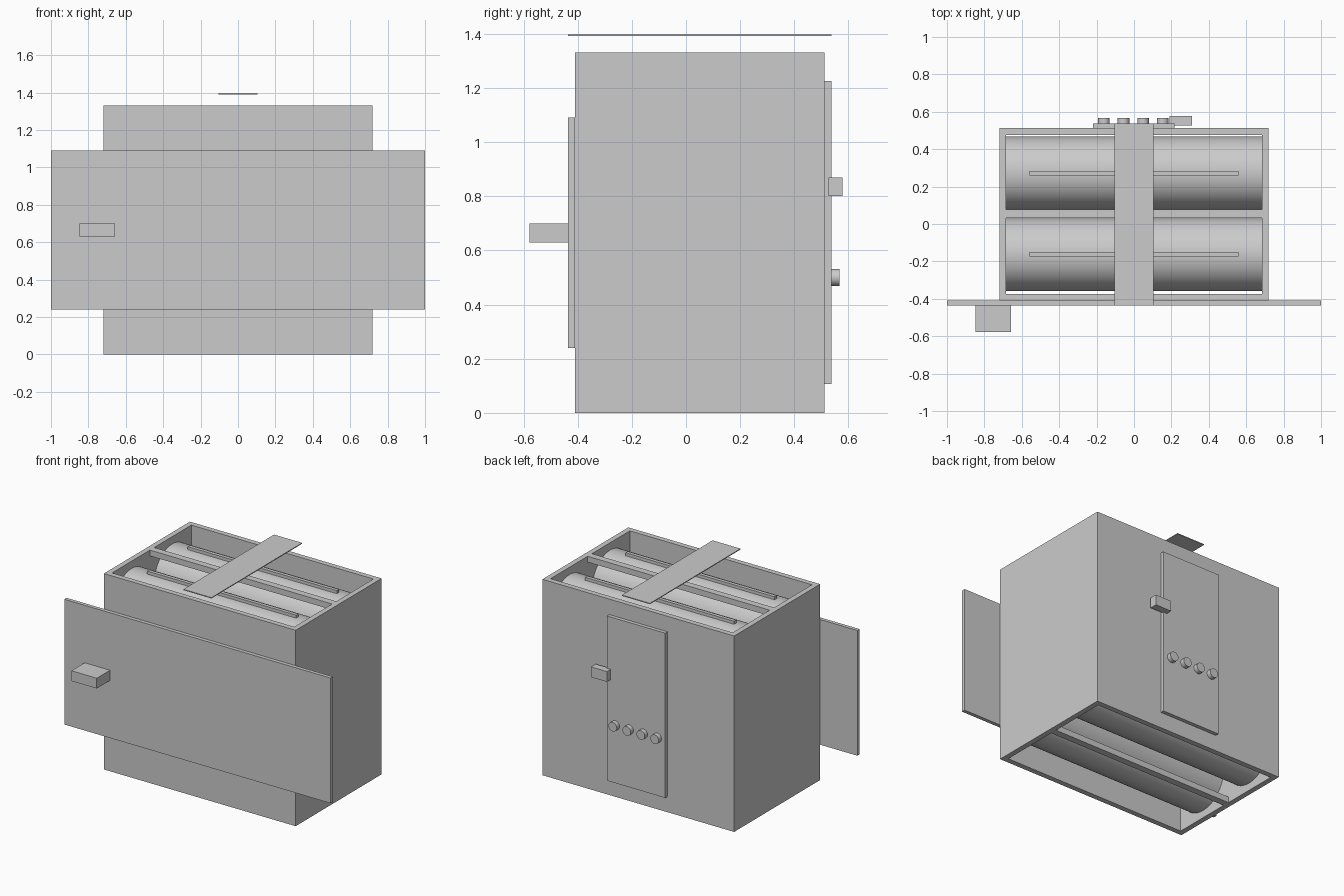
import bpy
import math

if "Cube" in bpy.data.objects:
    bpy.data.objects.remove(bpy.data.objects["Cube"], do_unlink=True)

grey = bpy.data.materials.new("plain_grey")
grey.use_nodes = True
grey.diffuse_color = (0.6, 0.6, 0.6, 1)
grey.node_tree.nodes["Principled BSDF"].inputs["Base Color"].default_value = (0.6, 0.6, 0.6, 1)


def box(name, x, y, z):
    """Box from (min, max) ranges."""
    bpy.ops.mesh.primitive_cube_add(size=1, location=[sum(r) / 2 for r in (x, y, z)])
    ob = bpy.context.object
    ob.name = name
    ob.scale = [r[1] - r[0] for r in (x, y, z)]
    bpy.ops.object.transform_apply(location=False, rotation=False, scale=True)
    ob.data.materials.append(grey)
    return ob


def rod(name, radius, depth, location, rotation):
    bpy.ops.mesh.primitive_cylinder_add(vertices=64, radius=radius, depth=depth,
                                        location=location, rotation=rotation)
    ob = bpy.context.object
    ob.name = name
    ob.data.materials.append(grey)
    bpy.ops.object.shade_smooth_by_angle(angle=math.radians(30))
    return ob


# Housing, open at the top and bottom
W, FRONT, BACK, H, T = 0.72, -0.41, 0.512, 1.33, 0.036
housing = box("housing", (-W, W), (FRONT, BACK), (0, H))
cutter = box("housing_cutter", (T - W, W - T), (FRONT + T, BACK - T), (-0.1, H + 0.1))
cutter.hide_render = True
cutter.hide_set(True)
cut = housing.modifiers.new("opening", "BOOLEAN")
cut.operation, cut.solver, cut.object = "DIFFERENCE", "EXACT", cutter
bpy.context.view_layer.objects.active = housing
housing.select_set(True)
bpy.ops.object.modifier_apply(modifier=cut.name)
bpy.data.objects.remove(cutter, do_unlink=True)

# Divider rails at both openings
for end, z in (("top", H - 0.04), ("bottom", 0)):
    box(f"{end}_divider", (T - W, W - T), (0.032, 0.078), (z, z + 0.04))

# Rollers near each opening, with thin bars over the upper ones
for side, y in (("front", -0.163), ("back", 0.272)):
    for end, z in (("top", 1.085), ("bottom", 0.245)):
        rod(f"{side}_{end}_roller", 0.195, 2 * (W - T), (0, y, z), (0, math.pi / 2, 0))
    box(f"{side}_bar", (-0.56, 0.56), (y - 0.012, y + 0.012), (1.275, 1.30))

# Front plate and its handle
box("front_plate", (-1, 1), (-0.435, FRONT), (0.24, 1.09))
box("front_handle", (-0.847, -0.657), (-0.577, -0.435), (0.63, 0.70))

# Back panel with latch and buttons
box("back_panel", (-0.22, 0.217), (BACK, 0.537), (0.107, 1.225))
box("back_latch", (0.19, 0.31), (0.527, 0.577), (0.80, 0.87))
for i in range(4):
    rod(f"button_{i + 1}", 0.031, 0.03, (-0.161 + 0.105 * i, 0.552, 0.50), (math.pi / 2, 0, 0))

# Flat strap above the top opening
box("top_strap", (-0.105, 0.105), (-0.435, 0.537), (1.391, 1.397))
